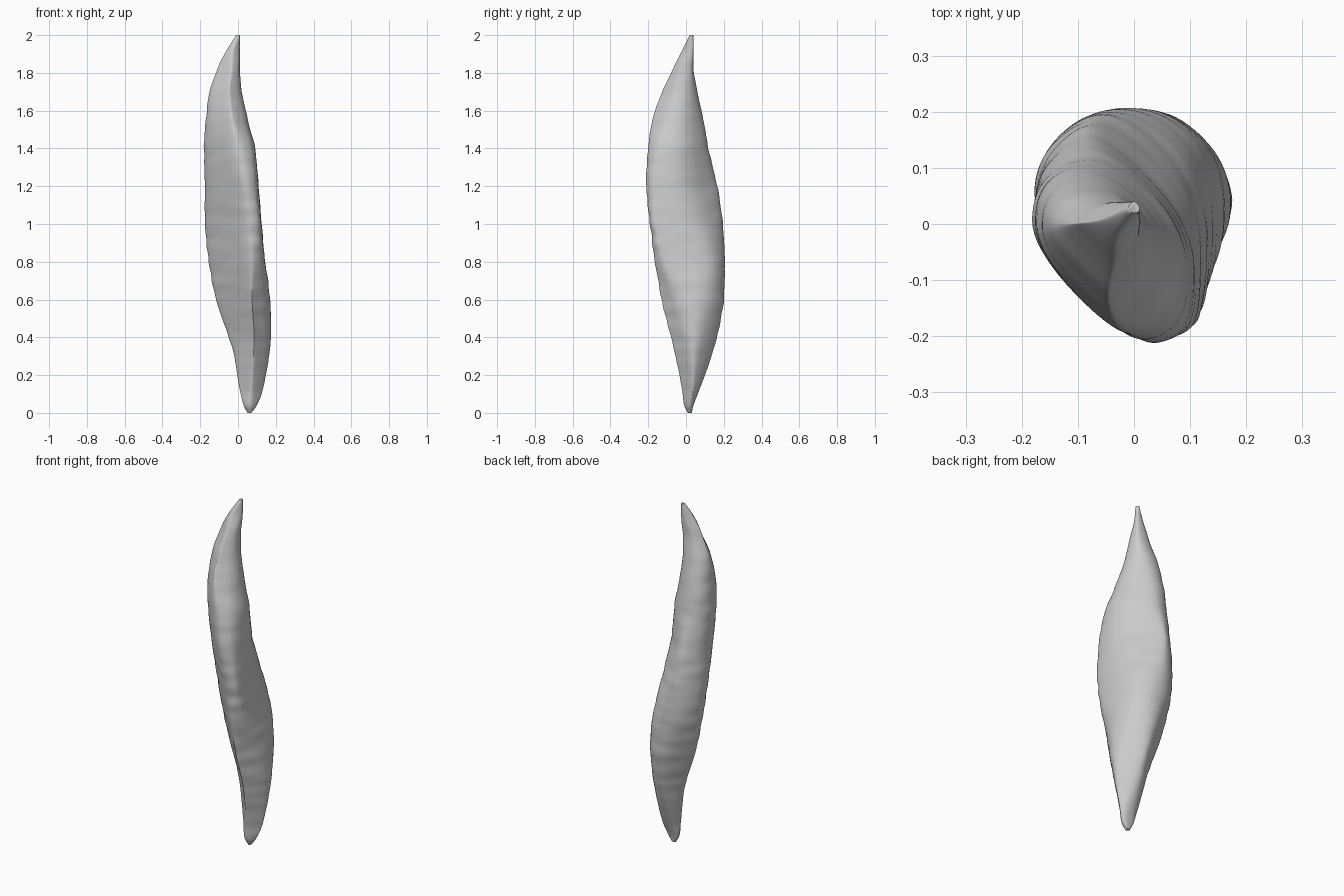
import bpy
import bmesh
from math import cos, sin, pi, sqrt
from mathutils import Vector, noise

if "Cube" in bpy.data.objects:
    bpy.data.objects.remove(bpy.data.objects["Cube"], do_unlink=True)

# Stations in hundredths: height, then extents (min, max) along
# x, y and the two diagonals (x+y) and (y-x)
STATIONS = [
    (0, 5, 7, 1, 3, 5, 7, -4, -2),
    (4, 3, 10, -1, 4, 3, 9, -6, 0),
    (12, 1, 13, -2, 7, 3, 12, -7, 2),
    (30, -2, 16.5, -5.5, 13.5, 1.5, 16, -10, 7),
    (42, -5.5, 17.5, -8.5, 17, 0, 18, -12, 10),
    (60, -11.5, 17, -13, 20, -4, 19.5, -14.5, 15),
    (80, -15.5, 14.5, -16.5, 20.5, -8, 18, -18, 19.5),
    (100, -17.5, 12.5, -19, 19.5, -11, 13, -20, 20.5),
    (120, -17.5, 11, -21, 16.5, -14, 8, -19.5, 19),
    (140, -18, 9, -20, 12, -16, 6, -16.5, 17),
    (156, -17, 5, -17.5, 9, -15.5, 3.5, -11, 15),
    (170, -15, 2, -12.5, 6, -12.5, 2, -6, 12),
    (182, -11, 1, -7, 4, -8, 2, -3, 8),
    (192, -6, 1, -2, 4, -4, 3, 0, 5),
    (200, -1, 1, 2, 4, 1, 3, 1, 3),
]
STEPS = 10      # rings between stations
ARC = 9         # points along each rounded corner


def blend(a, b, c, d, t):
    """Smooth interpolation from b to c, allowing for uneven heights."""
    span = c[0] - b[0]
    out = [b[0] + span * t]
    for i in range(1, len(b)):
        m0 = (c[i] - a[i]) / (c[0] - a[0]) * span
        m1 = (d[i] - b[i]) / (d[0] - b[0]) * span
        h = t * t * (3 - 2 * t)
        out.append(b[i] * (1 - h) + c[i] * h
                   + m0 * t * (1 - t) ** 2 - m1 * t * t * (1 - t))
    return out


def section(row):
    """Rounded outline that touches all eight extents of a station."""
    z, x0, x1, y0, y1, p0, p1, q0, q1 = [v / 100 for v in row]
    reach = [x1, p1, y1, q1, -x0, -p0, -y0, -q0]
    corners = []
    for k, r in enumerate(reach):
        a = k * pi / 4
        along = reach[(k + 1) % 8] * sqrt(2) - r
        corners.append(Vector((r * cos(a) - along * sin(a),
                               r * sin(a) + along * cos(a), z)))
    centre = sum(corners, Vector()) / 8
    ring = []
    for k, corner in enumerate(corners):
        start = (corners[k - 1] + corner) / 2
        end = (corner + corners[(k + 1) % 8]) / 2
        for s in range(ARC):
            t = s / ARC
            v = start.lerp(corner, t).lerp(corner.lerp(end, t), t)
            # Shallow crosswise wrinkles
            ripple = 0.03 * noise.noise((v.x * 5, v.y * 5, z * 18))
            ring.append(v + (v - centre) * ripple)
    return ring


# Loft the pod body through every section
rings = []
last = len(STATIONS) - 1
for i in range(last):
    a, b = STATIONS[max(i - 1, 0)], STATIONS[i]
    c, d = STATIONS[i + 1], STATIONS[min(i + 2, last)]
    rings += [section(blend(a, b, c, d, s / STEPS)) for s in range(STEPS)]
rings.append(section(STATIONS[last]))

bm = bmesh.new()
loops = [[bm.verts.new(v) for v in ring] for ring in rings]
for low, high in zip(loops, loops[1:]):
    for s in range(len(low)):
        n = (s + 1) % len(low)
        bm.faces.new((low[s], low[n], high[n], high[s]))
bm.faces.new(loops[0][::-1])
bm.faces.new(loops[-1])

mesh = bpy.data.meshes.new("pod")
bm.to_mesh(mesh)
bm.free()
pod = bpy.data.objects.new("pod", mesh)
bpy.context.collection.objects.link(pod)

# Plain grey skin
skin = bpy.data.materials.new("light grey")
skin.use_nodes = True
grey = (0.6, 0.6, 0.6, 1)
skin.diffuse_color = grey
skin.node_tree.nodes["Principled BSDF"].inputs["Base Color"].default_value = grey
mesh.materials.append(skin)

bpy.context.view_layer.objects.active = pod
pod.select_set(True)
bpy.ops.object.shade_smooth_by_angle(angle=pi / 3)
